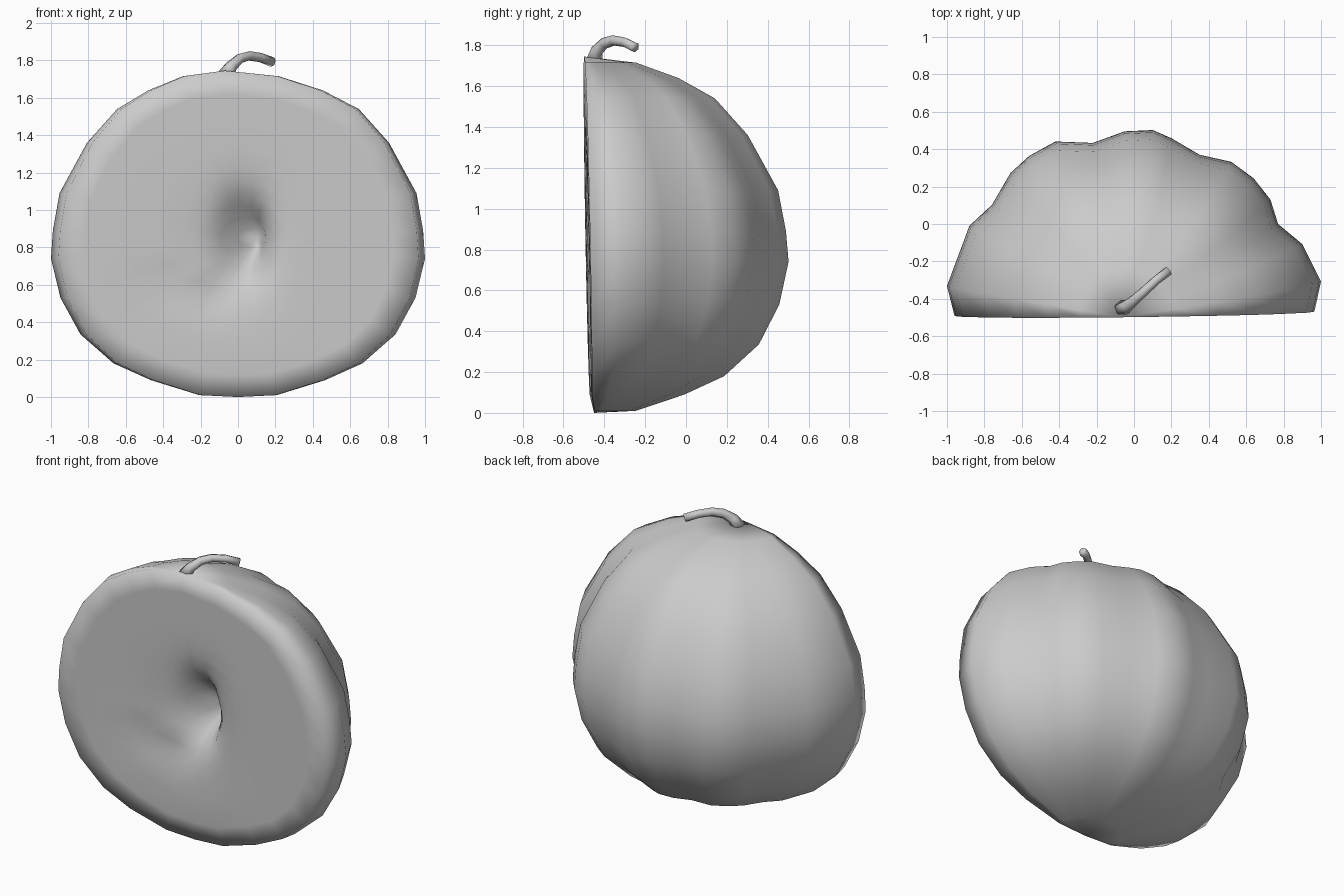
import bpy, bmesh, math

if "Cube" in bpy.data.objects:
    bpy.data.objects.remove(bpy.data.objects["Cube"])

# Ribbed outline seen from above, right to left
OUTLINE = [(.965, -.47), (1.0, -.31), (.90, -.11), (.77, 0), (.73, .13), (.64, .245),
           (.52, .335), (.35, .375), (.20, .465), (.10, .51), (-.05, .505), (-.22, .445),
           (-.42, .455), (-.56, .38), (-.66, .29), (-.76, .12), (-.88, .01),
           (-1.0, -.31), (-.96, -.47)]
# Vertical profile: (scale, height), bottom to top
PROFILE = [(.21, .01), (.47, .09), (.67, .18), (.845, .335), (.95, .53), (1, .74),
           (.99, .89), (.955, 1.09), (.81, 1.36), (.65, 1.54), (.47, 1.64), (.26, 1.715)]
TOP, BOTTOM = 1.745, 0.0


def cut_y(x, z):
    """Slightly tilted plane of the cut face."""
    return -.465 - .033 * z / 1.75 + .012 * x - .0 + (.015 if z < .05 else 0)


def bump(x, z, cx, cz, sx, sz):
    return math.exp(-((x - cx) / sx) ** 2 - ((z - cz) / sz) ** 2)


def link(name, bm):
    bmesh.ops.recalc_face_normals(bm, faces=bm.faces)
    for f in bm.faces:
        f.smooth = True
    me = bpy.data.meshes.new(name)
    bm.to_mesh(me)
    bm.free()
    ob = bpy.data.objects.new(name, me)
    bpy.context.collection.objects.link(ob)
    return ob


# Ribbed half shell
bm = bmesh.new()
last = len(OUTLINE) - 1
rows = []
for s, z in PROFILE:
    shift = -.05 * max(0, (z - 1.6) / .15)
    row = []
    for i, (px, py) in enumerate(OUTLINE):
        # ribs fade out towards the poles
        a = math.atan2(py + .47, px)
        fade = (1 - s) * .6
        x = s * (px * (1 - fade) + math.cos(a) * .98 * fade)
        d = s * ((py + .47) * (1 - fade) + math.sin(a) * .97 * fade)
        if i in (0, last):
            x, d = s * px, 0
        x += shift
        row.append(bm.verts.new((x, cut_y(x, z) + d, z)))
    rows.append(row)
bottom = bm.verts.new((0, cut_y(0, 0), BOTTOM))
top = bm.verts.new((-.07, cut_y(-.07, TOP), TOP))
for r0, r1 in zip(rows, rows[1:]):
    for i in range(last):
        bm.faces.new((r0[i], r0[i + 1], r1[i + 1], r1[i]))
for i in range(last):
    bm.faces.new((bottom, rows[0][i + 1], rows[0][i]))
    bm.faces.new((top, rows[-1][i], rows[-1][i + 1]))

# Cut face with a pulp hollow and small seed pits
loop = [bottom] + [r[0] for r in rows] + [top] + [r[-1] for r in reversed(rows)]
n = len(loop)
CX, CZ = .02, .85


def face_vert(x, z):
    hole = bump(x, z, .03, .85, .11, .21)
    d = .19 * hole + .03 * bump(x, z, -.08, .78, .28, .3)
    d += .05 * bump(x, z, -.37, .58, .06, .06) + .05 * bump(x, z, -.14, .54, .07, .06)
    return bm.verts.new((x + .08 * hole * hole, cut_y(x, z) + d, z))


prev = loop
for t in (.86, .68, .54, .43, .34, .26, .19, .12, .06):
    ring = [face_vert(CX + (v.co.x - CX) * t, CZ + (v.co.z - CZ) * t) for v in loop]
    for i in range(n):
        j = (i + 1) % n
        bm.faces.new((prev[i], prev[j], ring[j], ring[i]))
    prev = ring
centre = face_vert(CX, CZ)
for i in range(n):
    bm.faces.new((prev[i], prev[(i + 1) % n], centre))
link("half_pumpkin", bm)

# Curved stem
cu = bpy.data.curves.new("stem_path", 'CURVE')
cu.dimensions = '3D'
cu.bevel_depth = 1
cu.bevel_resolution = 1
cu.use_fill_caps = True
path = [(-.065, -.45, 1.72, .045), (-.035, -.44, 1.77, .033), (.01, -.40, 1.81, .028),
        (.06, -.355, 1.824, .026), (.12, -.30, 1.815, .025), (.185, -.25, 1.79, .026)]
sp = cu.splines.new('POLY')
sp.points.add(len(path) - 1)
for p, (x, y, z, r) in zip(sp.points, path):
    p.co = (x, y, z, 1)
    p.radius = r
tmp = bpy.data.objects.new("stem_tmp", cu)
bpy.context.collection.objects.link(tmp)
bpy.context.view_layer.update()
me = bpy.data.meshes.new_from_object(tmp.evaluated_get(bpy.context.evaluated_depsgraph_get()))
bpy.data.objects.remove(tmp)
bm = bmesh.new()
bm.from_mesh(me)
bmesh.ops.remove_doubles(bm, verts=bm.verts, dist=.0005)
link("stem", bm)
